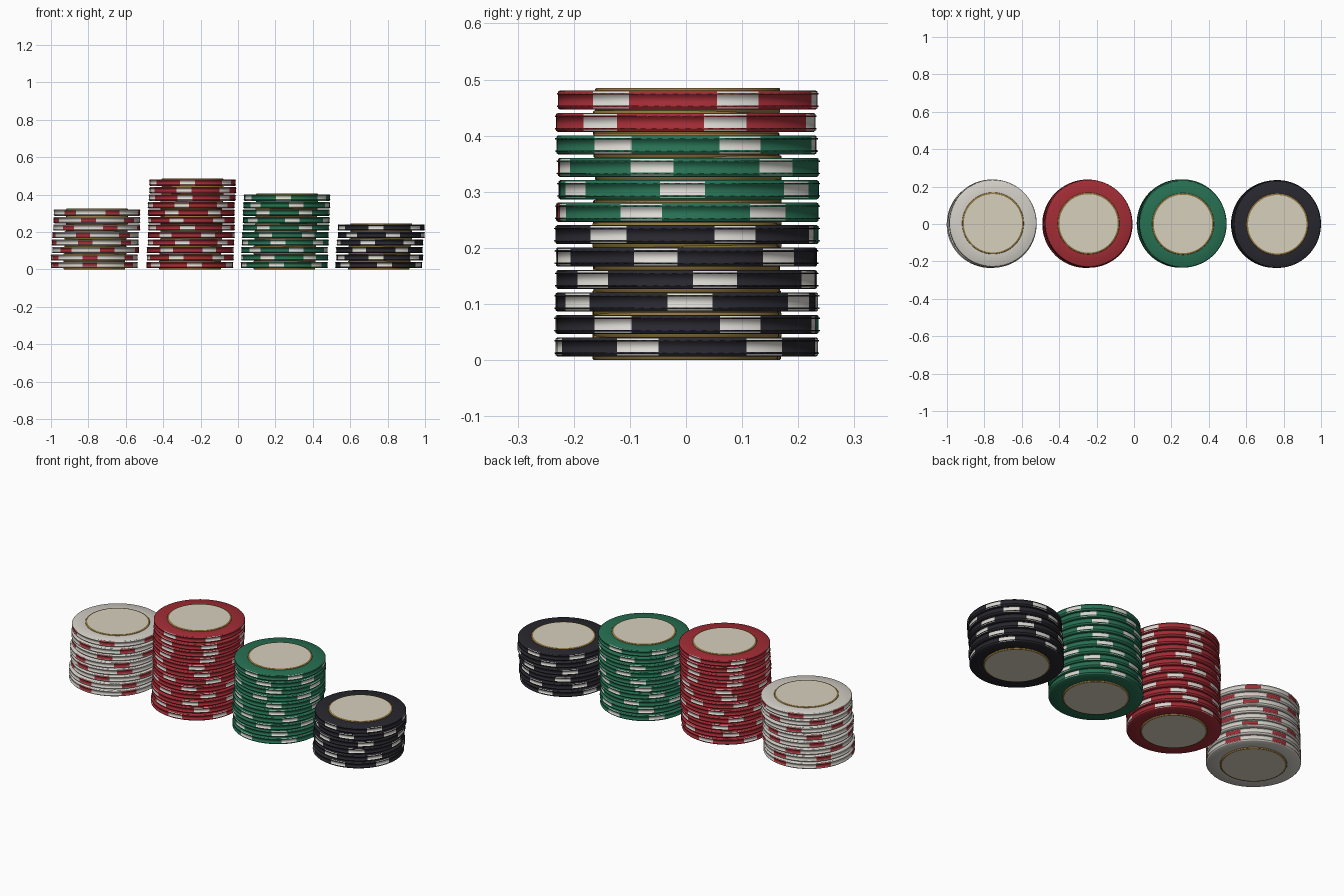
import bpy, bmesh, math, random

if "Cube" in bpy.data.objects:
    bpy.data.objects.remove(bpy.data.objects["Cube"])

random.seed(4)
SEG = 72          # sides around each chip
PITCH = 0.04      # height of one chip in a stack


def material(name, rgb):
    m = bpy.data.materials.new(name)
    m.diffuse_color = (*rgb, 1)
    m.use_nodes = True
    m.node_tree.nodes["Principled BSDF"].inputs["Base Color"].default_value = m.diffuse_color
    return m


RED = material("red_clay", (0.36, 0.025, 0.035))
GREEN = material("green_clay", (0.02, 0.16, 0.085))
BLACK = material("black_clay", (0.02, 0.02, 0.027))
IVORY = material("ivory_clay", (0.65, 0.62, 0.57))
SPOT = material("pale_spot", (0.72, 0.70, 0.65))
GOLD = material("gold_trim", (0.28, 0.18, 0.05))
PAPER = material("cream_inlay", (0.68, 0.63, 0.51))


def lathe(name, profile, mats, pick):
    """Spin a profile that starts and ends on the axis; pick(row, col) gives the material slot."""
    bm = bmesh.new()
    rings = [[bm.verts.new((r * math.cos(2 * math.pi * i / SEG),
                            r * math.sin(2 * math.pi * i / SEG), z)) for i in range(SEG)]
             for r, z in profile]
    for k in range(len(rings) - 1):
        for i in range(SEG):
            j = (i + 1) % SEG
            f = bm.faces.new((rings[k][i], rings[k][j], rings[k + 1][j], rings[k + 1][i]))
            f.material_index = pick(k, i)
    f = bm.faces.new(rings[0][::-1])
    f.material_index = pick(-1, 0)
    f = bm.faces.new(rings[-1])
    f.material_index = pick(len(rings), 0)
    for f in bm.faces:
        f.smooth = True
    for e in bm.edges:
        if len(e.link_faces) == 2 and e.calc_face_angle(0) > math.radians(30):
            e.smooth = False
    mesh = bpy.data.meshes.new(name)
    bm.to_mesh(mesh)
    bm.free()
    for m in mats:
        mesh.materials.append(m)
    return mesh


def place(name, mesh, x, y, z, turn):
    ob = bpy.data.objects.new(name, mesh)
    ob.location = (x, y, z)
    ob.rotation_euler.z = turn
    bpy.context.collection.objects.link(ob)


# Chip edge: bevelled rims, two raised ribs and a flat band between them
BODY = [(0.16, 0.0065), (0.228, 0.0065), (0.231, 0.0085), (0.231, 0.011),
        (0.2335, 0.0115), (0.2335, 0.0135), (0.231, 0.014),
        (0.231, 0.033), (0.2335, 0.0335), (0.2335, 0.0355), (0.231, 0.036),
        (0.231, 0.0385), (0.228, 0.0405), (0.16, 0.0405)]
SPOT_ROWS = {2, 6, 10}


def body_slot(k, i):
    # Six 20 degree spots centred on multiples of 60 degrees
    return 1 if k in SPOT_ROWS and (i + 2) % 12 < 4 else 0


# Round inlay: cream disc with a gold rim on both faces
INLAY = [(0.156, 0.0), (0.163, 0.0), (0.165, 0.002),
         (0.165, 0.043), (0.163, 0.045), (0.156, 0.045)]
inlay = lathe("inlay", INLAY, [GOLD, PAPER], lambda k, i: 1 if k in (-1, 6) else 0)

# name, colour, spot colour, centre x, chip count, known spot turns {level: degrees}
STACKS = [
    ("ivory", IVORY, RED, -0.762, 8, {}),
    ("red", RED, SPOT, -0.251, 12, {10: 18, 11: 23}),
    ("green", GREEN, SPOT, 0.254, 10, {6: 38, 7: 57, 8: 43, 9: 25}),
    ("black", BLACK, SPOT, 0.758, 6, {0: 38, 1: 25, 2: 2, 3: 13, 4: 46, 5: 23}),
]

# Four slightly untidy stacks of chips
for name, clay, spot, cx, count, turns in STACKS:
    body = lathe(name + "_chip", BODY, [clay, spot], body_slot)
    for n in range(count):
        t = n / (count - 1)
        x = cx - 0.006 + 0.014 * t + random.uniform(-0.003, 0.003) * (0 < t < 1)
        y = 0.002 + random.uniform(-0.004, 0.004)
        turn = math.radians(turns.get(n, random.uniform(0, 60)))
        place(f"{name}_chip_{n + 1}", body, x, y, n * PITCH, turn)
        place(f"{name}_inlay_{n + 1}", inlay, x, y, n * PITCH, turn)
